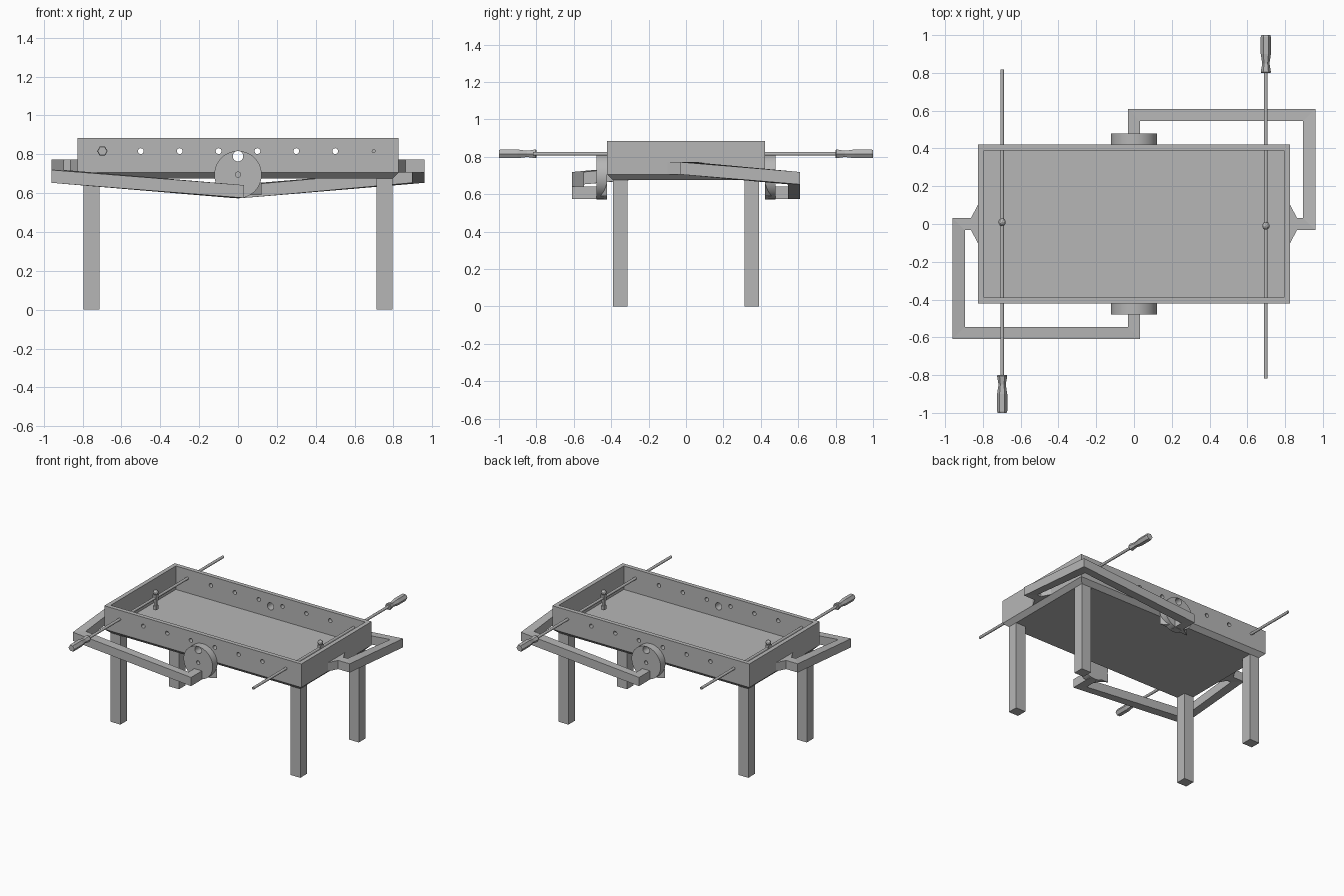
import bpy, bmesh
from math import pi
from mathutils import Matrix, Vector

if "Cube" in bpy.data.objects:
    bpy.data.objects.remove(bpy.data.objects["Cube"], do_unlink=True)

grey = bpy.data.materials.new("plain_grey")
grey.use_nodes = True
grey.diffuse_color = (0.47, 0.47, 0.47, 1)
grey.node_tree.nodes["Principled BSDF"].inputs["Base Color"].default_value = (0.47, 0.47, 0.47, 1)

HX, HY, WALL = 0.827, 0.422, 0.032      # tray half sizes and wall thickness
RIM, FLOOR, BASE = 0.884, 0.706, 0.675  # tray heights
ROD_Z, ROD_X = 0.816, 0.698
DISC_Z, DISC_Y = 0.695, 0.478
HALF_TURN = Matrix.Rotation(pi, 4, 'Z')


def finish(name, bm, smooth=False):
    bmesh.ops.recalc_face_normals(bm, faces=bm.faces[:])
    mesh = bpy.data.meshes.new(name)
    bm.to_mesh(mesh)
    bm.free()
    mesh.materials.append(grey)
    ob = bpy.data.objects.new(name, mesh)
    bpy.context.collection.objects.link(ob)
    if smooth:
        activate(ob)
        bpy.ops.object.shade_smooth_by_angle()
    return ob


def activate(ob):
    bpy.ops.object.select_all(action='DESELECT')
    ob.select_set(True)
    bpy.context.view_layer.objects.active = ob


def loft(bm, rings):
    """Skin a list of equal-length point rings and cap both ends."""
    loops = [[bm.verts.new(p) for p in ring] for ring in rings]
    for a, b in zip(loops, loops[1:]):
        for i in range(len(a)):
            j = (i + 1) % len(a)
            bm.faces.new((a[i], a[j], b[j], b[i]))
    bm.faces.new(loops[0])
    bm.faces.new(loops[-1])


def rect(x, y, z):
    return [(-x, -y, z), (x, -y, z), (x, y, z), (-x, y, z)]


def prism(bm, plan, z0, z1):
    loft(bm, [[(x, y, z) for x, y in plan] for z in (z0, z1)])


def block(bm, x, y, z, sx, sy, sz):
    bmesh.ops.create_cube(bm, size=1, matrix=Matrix.Translation((x, y, z)) @ Matrix.Diagonal((sx, sy, sz, 1)))


def rod(bm, x, z, y0, y1, r0, r1=None, sides=32):
    """Cylinder or cone running along y from y0 to y1."""
    place = Matrix.Translation((x, (y0 + y1) / 2, z)) @ Matrix.Rotation(-pi / 2, 4, 'X')
    bmesh.ops.create_cone(bm, cap_ends=True, segments=sides, radius1=r0,
                          radius2=r0 if r1 is None else r1, depth=y1 - y0, matrix=place)


def drill(ob, bm):
    cutter = finish("hole_cutter", bm)
    cutter.hide_render = True
    mod = ob.modifiers.new("holes", 'BOOLEAN')
    mod.operation, mod.solver, mod.object = 'DIFFERENCE', 'EXACT', cutter
    activate(ob)
    bpy.ops.object.modifier_apply(modifier=mod.name)
    bpy.data.objects.remove(cutter, do_unlink=True)
    bpy.ops.object.shade_smooth_by_angle()


def turned(bm, turn):
    if turn:
        bm.transform(HALF_TURN)
    return bm


# open tray with a bevelled underside
bm = bmesh.new()
loft(bm, [rect(HX - WALL, HY - WALL, BASE), rect(HX, HY, FLOOR), rect(HX, HY, RIM),
          rect(HX - WALL, HY - WALL, RIM), rect(HX - WALL, HY - WALL, FLOOR)])
tray = finish("tray", bm)

# row of rod holes and the large ball hole, through both long walls
bm = bmesh.new()
for x in (-0.5, -0.3, -0.1, 0.1, 0.3, 0.5):
    rod(bm, x, ROD_Z, -0.7, 0.7, 0.015, sides=20)
rod(bm, 0, 0.79, -0.7, 0.7, 0.027)
drill(tray, bm)

# legs
for sx, side in ((1, "left"), (-1, "right")):
    for sy, end in ((-1, "front"), (1, "back")):
        bm = bmesh.new()
        block(bm, sx * 0.755, sy * 0.351, BASE / 2, 0.082, 0.078, BASE)
        finish(f"{end}_{side}_leg", bm)

# parts that repeat after a half turn
for turn, end in ((False, "front"), (True, "back")):
    # disc with two holes
    bm = bmesh.new()
    rod(bm, 0, DISC_Z, -DISC_Y, -HY, 0.122, sides=48)
    disc = finish(end + "_disc", turned(bm, turn))
    bm = bmesh.new()
    rod(bm, 0, 0.79, -0.6, -0.4, 0.027)
    rod(bm, 0, DISC_Z, -0.6, -HY - 0.001, 0.014, sides=20)
    drill(disc, turned(bm, turn))

    # bent arm from the disc round to the end of the tray, with mitred corners
    path = [Vector(p) for p in ((0, -0.44, 0.575), (0, -0.577, 0.575), (-0.928, -0.577, 0.653),
                                (-0.928, 0, 0.706), (-HX, 0, 0.706))]
    sides = [(b - a).to_2d().normalized().orthogonal() for a, b in zip(path, path[1:])]
    rings = []
    for i, p in enumerate(path):
        n = sides[0] if i == 0 else sides[-1] if i == len(sides) else sides[i - 1] + sides[i]
        off = n.to_3d() * 0.032
        up = Vector((0, 0, 0.066))
        rings.append([p - off, p + off, p + off + up, p - off + up])
    bm = bmesh.new()
    loft(bm, rings)
    finish(end + "_arm", turned(bm, turn))

    # flared mounts where the arm meets the tray and the disc
    bm = bmesh.new()
    prism(bm, [(-0.863, -0.032), (-0.863, 0.032), (-HX, 0.1), (-HX, -0.1)], 0.706, 0.772)
    prism(bm, [(-0.035, -DISC_Y), (0.035, -DISC_Y), (0.12, -HY), (-0.12, -HY)], 0.59, 0.655)
    finish(end + "_arm_mounts", turned(bm, turn))

    # sliding rod
    bm = bmesh.new()
    rod(bm, -ROD_X, ROD_Z, -0.82, 0.817, 0.01, sides=16)
    finish(end + "_rod", turned(bm, turn), smooth=True)

    # six-sided waisted handle
    bm = bmesh.new()
    profile = ((-1, 0.024), (-0.99, 0.027), (-0.9, 0.027), (-0.85, 0.019), (-0.805, 0.027), (-0.8, 0.024))
    hexagon = [Matrix.Rotation(k * pi / 3, 3, 'Y') @ Vector((1, 0, 0)) for k in range(6)]
    loft(bm, [[Vector((-ROD_X, y, ROD_Z)) + r * v for v in hexagon] for y, r in profile])
    finish(end + "_handle", turned(bm, turn))

    # player figure on the rod
    bm = bmesh.new()
    block(bm, -ROD_X, 0.01, 0.815, 0.026, 0.034, 0.05)
    block(bm, -ROD_X, 0.01, 0.772, 0.016, 0.02, 0.05)
    block(bm, -ROD_X, 0.01, 0.742, 0.026, 0.03, 0.03)
    bmesh.ops.create_icosphere(bm, subdivisions=2, radius=0.02,
                               matrix=Matrix.Translation((-ROD_X, 0.01, 0.856)))
    finish(end + "_player", turned(bm, turn))
